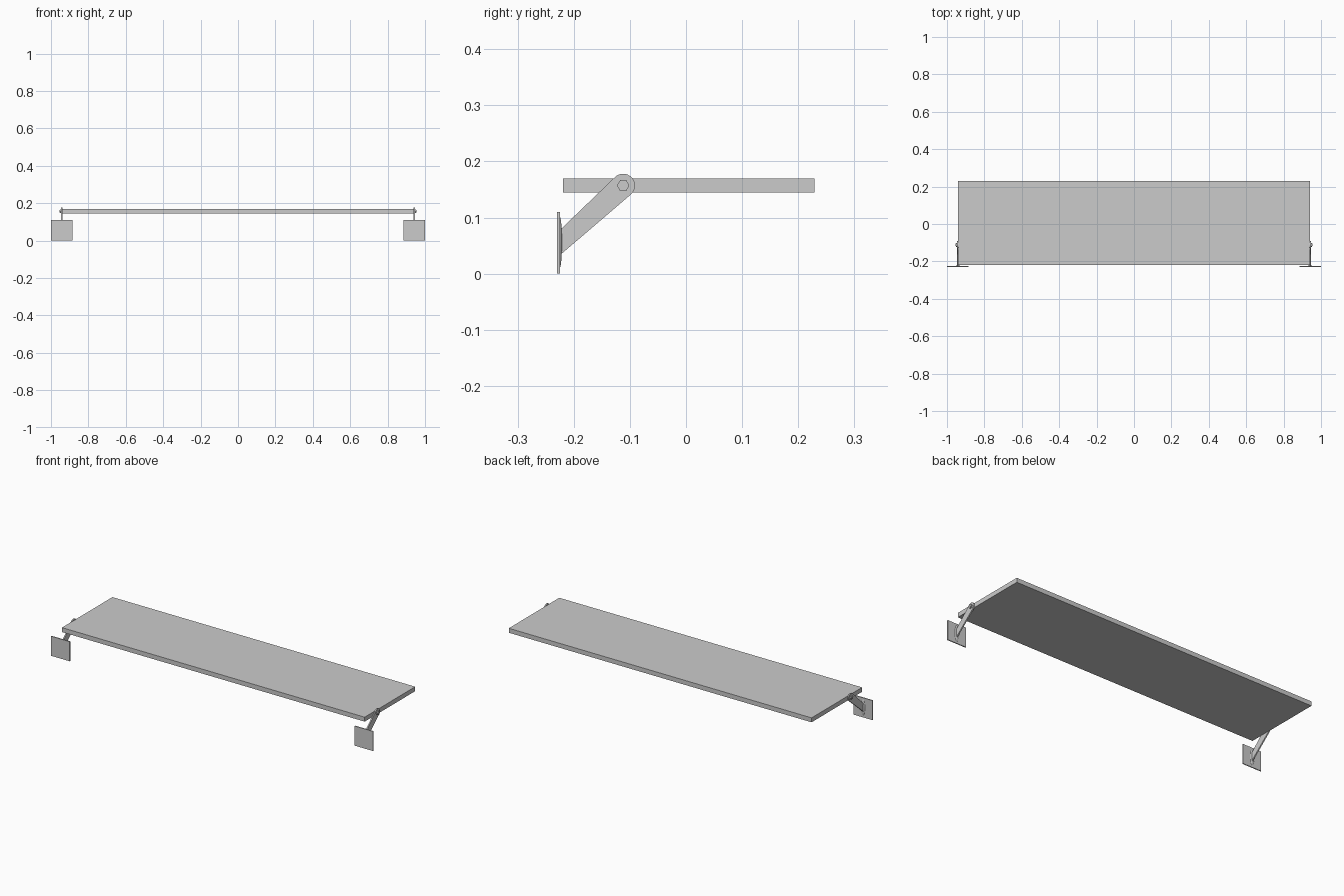
import bpy, bmesh, math
from mathutils import Matrix, Vector

if "Cube" in bpy.data.objects:
    bpy.data.objects.remove(bpy.data.objects["Cube"])

PIVOT = (-0.112, 0.157)   # y, z of the bolt


def finish(name, bm, smooth=False):
    bmesh.ops.recalc_face_normals(bm, faces=bm.faces)
    me = bpy.data.meshes.new(name)
    bm.to_mesh(me)
    bm.free()
    ob = bpy.data.objects.new(name, me)
    bpy.context.collection.objects.link(ob)
    if smooth:
        bpy.ops.object.select_all(action='DESELECT')
        ob.select_set(True)
        bpy.context.view_layer.objects.active = ob
        bpy.ops.object.shade_smooth_by_angle(angle=math.radians(35))
    return ob


def box(name, lo, hi):
    lo, hi = Vector(lo), Vector(hi)
    bm = bmesh.new()
    bmesh.ops.create_cube(bm, size=1)
    bmesh.ops.scale(bm, vec=hi - lo, verts=bm.verts)
    bmesh.ops.translate(bm, vec=(lo + hi) / 2, verts=bm.verts)
    return finish(name, bm)


def prism(name, profile, x0, x1):
    """Extrude a y-z outline from x0 to x1."""
    bm = bmesh.new()
    f = bm.faces.new([bm.verts.new((x0, y, z)) for y, z in profile])
    r = bmesh.ops.extrude_face_region(bm, geom=[f])
    bmesh.ops.translate(bm, vec=(x1 - x0, 0, 0),
                        verts=[v for v in r['geom'] if isinstance(v, bmesh.types.BMVert)])
    return finish(name, bm, True)


def disc(name, radius, sides, x0, x1, r2=None):
    bm = bmesh.new()
    bmesh.ops.create_cone(bm, cap_ends=True, segments=sides, radius1=radius,
                          radius2=r2 or radius, depth=abs(x1 - x0))
    s = 1 if x1 > x0 else -1
    bm.transform(Matrix.Translation(((x0 + x1) / 2, *PIVOT))
                 @ Matrix.Rotation(s * math.pi / 2, 4, 'Y'))
    return finish(name, bm, True)


# shelf board
box("board", (-0.94, -0.219, 0.145), (0.94, 0.229, 0.170))

# arm outline: straight foot on the plate, round eye at the bolt
R = 0.021
arm = [(-0.2245, 0.078), (-0.2245, 0.033)]
for i in range(17):
    a = math.radians(-48 + i * (135 + 48) / 16)
    arm.append((PIVOT[0] + R * math.cos(a), PIVOT[1] + R * math.sin(a)))

for s, side in ((-1, "left"), (1, "right")):
    # wall plate
    a, b = sorted((s * 0.884, s * 1.0))
    box(side + "_plate", (a, -0.230, 0.0), (b, -0.2245, 0.11))
    prism(side + "_arm", arm, s * 0.9385, s * 0.9455)

    # weld bead around the foot of the arm
    bm = bmesh.new()
    bmesh.ops.create_uvsphere(bm, u_segments=20, v_segments=12, radius=1)
    bm.transform(Matrix.Translation((s * 0.942, -0.2248, 0.056))
                 @ Matrix.Diagonal((0.012, 0.0038, 0.045, 1)))
    finish(side + "_weld", bm, True)

    # bolt: washer, hex nut and rounded tip
    disc(side + "_washer", 0.013, 24, s * 0.9455, s * 0.947)
    disc(side + "_nut", 0.011, 6, s * 0.947, s * 0.953)
    disc(side + "_bolt_tip", 0.0065, 16, s * 0.93, s * 0.955)
